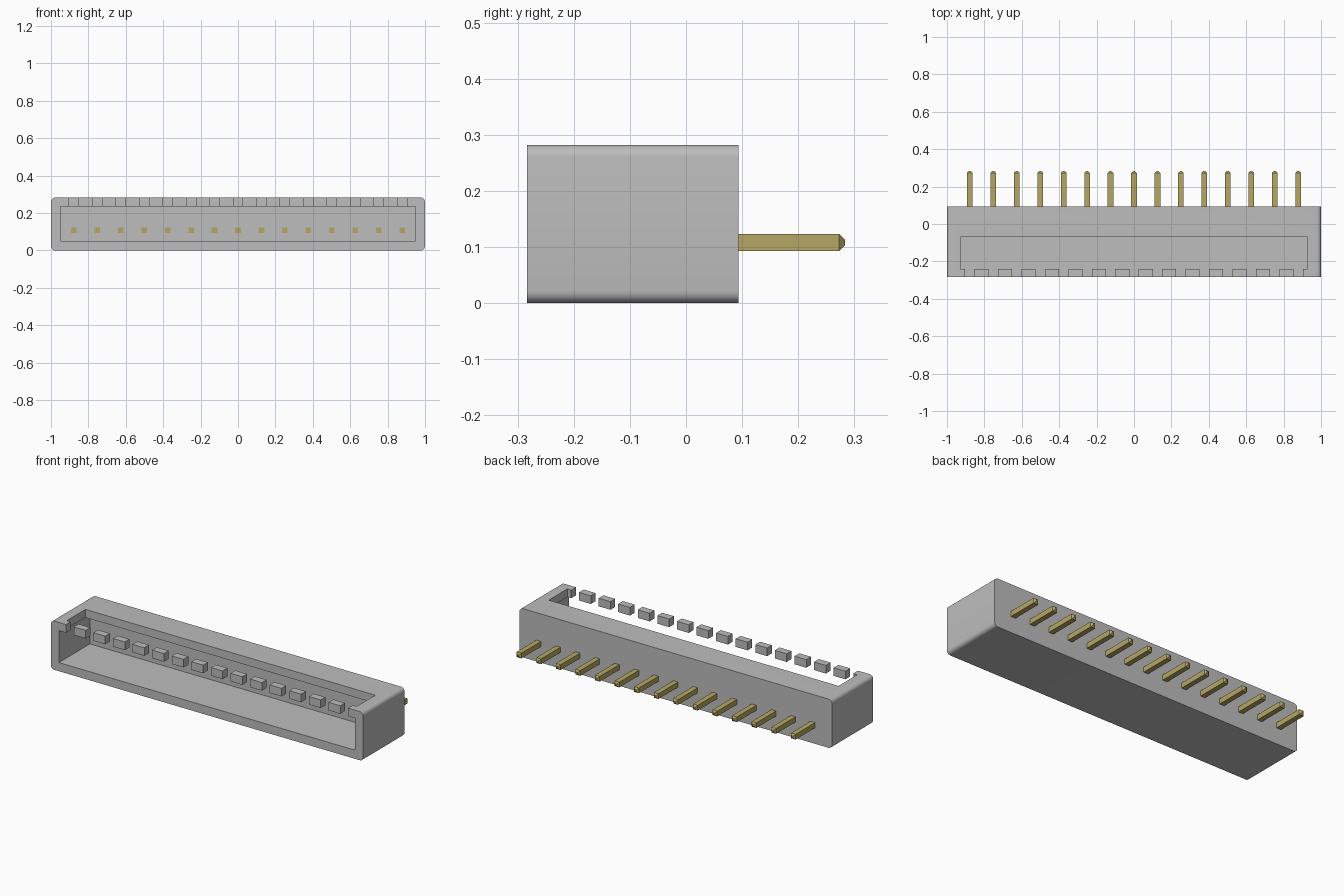
import bpy, bmesh, math
from mathutils import Matrix, Vector

cube = bpy.data.objects.get("Cube")
if cube:
    bpy.data.objects.remove(cube, do_unlink=True)


def material(name, rgb):
    m = bpy.data.materials.new(name)
    m.use_nodes = True
    colour = (*rgb, 1.0)
    m.diffuse_color = colour
    m.node_tree.nodes["Principled BSDF"].inputs["Base Color"].default_value = colour
    return m


def add_box(bm, low, high):
    low, high = Vector(low), Vector(high)
    place = Matrix.Translation((low + high) / 2) @ Matrix.Diagonal((*(high - low), 1))
    return bmesh.ops.create_cube(bm, size=1, matrix=place)["verts"]


def make_object(name, bm, mat):
    bmesh.ops.recalc_face_normals(bm, faces=bm.faces)
    mesh = bpy.data.meshes.new(name)
    bm.to_mesh(mesh)
    bm.free()
    mesh.materials.append(mat)
    obj = bpy.data.objects.new(name, mesh)
    bpy.context.collection.objects.link(obj)
    return obj


grey = material("grey plastic", (0.51, 0.51, 0.51))
brass = material("brass", (0.47, 0.39, 0.13))

FRONT, BACK, TOP = -0.283, 0.094, 0.282
PITCH, COUNT = 0.1254, 15
pin_xs = [(i - (COUNT - 1) / 2) * PITCH for i in range(COUNT)]

# Housing block with the four long edges rounded
bm = bmesh.new()
add_box(bm, (-1, FRONT, 0), (1, BACK, TOP))
long_edges = [e for e in bm.edges
              if abs(e.verts[0].co.y - e.verts[1].co.y) > 0.1]
bmesh.ops.bevel(bm, geom=long_edges, offset=0.022, segments=6,
                profile=0.5, affect='EDGES')
housing = make_object("housing", bm, grey)

# Plug cavity, top window, and the slots that leave a row of separate keys
cuts = {
    "cavity_cutter": [((-0.948, FRONT - 0.1, 0.05), (0.948, 0.0, 0.235))],
    "window_cutter": [((-0.928, -0.24, 0.15), (0.928, -0.07, TOP + 0.1))],
    "slot_cutter": [((x - 0.025, FRONT - 0.1, 0.15), (x + 0.025, -0.2, TOP + 0.1))
                    for x in pin_xs],
}
bpy.context.view_layer.objects.active = housing
for name, boxes in cuts.items():
    bm = bmesh.new()
    for low, high in boxes:
        add_box(bm, low, high)
    cutter = make_object(name, bm, grey)
    cutter.hide_render = True
    mod = housing.modifiers.new(name, 'BOOLEAN')
    mod.operation = 'DIFFERENCE'
    mod.solver = 'EXACT'
    mod.object = cutter
    bpy.ops.object.modifier_apply(modifier=name)
    bpy.data.objects.remove(cutter, do_unlink=True)

bpy.ops.object.select_all(action='DESELECT')
housing.select_set(True)
bpy.ops.object.shade_smooth_by_angle(angle=math.radians(30))

# Square contact pins with chamfered tips
for i, x in enumerate(pin_xs):
    bm = bmesh.new()
    add_box(bm, (x - 0.015, -0.003, 0.093), (x + 0.015, 0.283, 0.123))
    tip = [e for e in bm.edges if all(v.co.y > 0.2 for v in e.verts)]
    bmesh.ops.bevel(bm, geom=tip, offset=0.01, segments=1, affect='EDGES')
    make_object(f"pin_{i + 1}", bm, brass)
